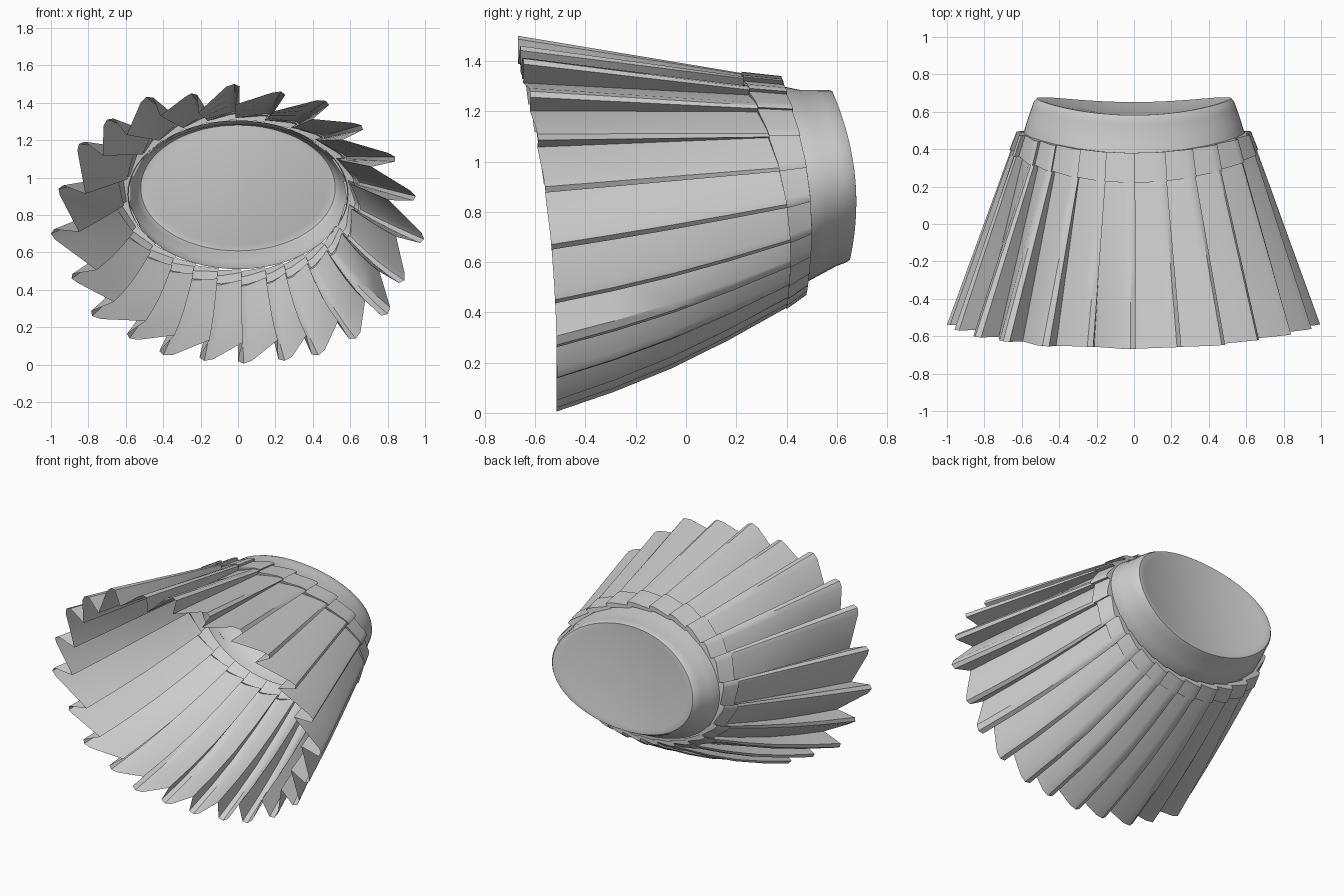
import bpy, math

if "Cube" in bpy.data.objects:
    bpy.data.objects.remove(bpy.data.objects["Cube"])

fabric = bpy.data.materials.new("light_grey_fabric")
fabric.diffuse_color = (0.62, 0.62, 0.62, 1)
fabric.use_nodes = True
fabric.node_tree.nodes["Principled BSDF"].inputs["Base Color"].default_value = fabric.diffuse_color

# Pleat tips along the hem (x, z), clockwise from the top
TIPS = [(-.02, 1.5), (.23, 1.46), (.47, 1.41), (.66, 1.28), (.84, 1.11), (.95, .9),
        (.995, .67), (.89, .45), (.8, .27), (.63, .14), (.43, .05), (.25, .02),
        (.03, .005), (-.18, .02), (-.4, .05), (-.58, .14), (-.78, .26), (-.89, .46),
        (-1.0, .7), (-.96, .94), (-.85, 1.18), (-.7, 1.31), (-.49, 1.43), (-.25, 1.45)]
HEM_Z, HEM_RX, HEM_RZ = .76, 1.0, .75


def loft(name, rows, close_end=False):
    """Skin closed rings of points that all have the same length."""
    n = len(rows[0])
    verts = [p for row in rows for p in row]
    faces = [(r * n + i, r * n + (i + 1) % n, (r + 1) * n + (i + 1) % n, (r + 1) * n + i)
             for r in range(len(rows) - 1) for i in range(n)]
    if close_end:
        faces.append([(len(rows) - 1) * n + i for i in range(n)])
    mesh = bpy.data.meshes.new(name)
    mesh.from_pydata(verts, [], faces)
    mesh.materials.append(fabric)
    obj = bpy.data.objects.new(name, mesh)
    bpy.context.collection.objects.link(obj)
    bpy.context.view_layer.objects.active = obj
    obj.select_set(True)
    bpy.ops.object.shade_smooth_by_angle(angle=math.radians(32))
    obj.select_set(False)
    return obj


def pleat_ring(depth, place):
    """Sawtooth ring: rounded tip, then a steep fold back to the valley."""
    ring = []
    for x, z in TIPS:
        u, v = x / HEM_RX, (z - HEM_Z) / HEM_RZ
        a, k = math.atan2(v, u), math.hypot(u, v)
        for da, f in ((.045, -.12), (0, 0), (-.03, .12), (.0, 1)):
            ring.append(place(a + da, k, 1 - depth * f if f > 0 else 1 + depth * f))
    return ring


def hem(a, k, f):
    s = math.sin(a) * k
    return (HEM_RX * k * f * math.cos(a), -.545 - .077 * s - .048 * s * s,
            max(0, HEM_Z + HEM_RZ * f * s))


def waist(a, k, f):
    s = math.sin(a)
    return (.66 * f * math.cos(a), .39 - .09 * s - .08 * s * s, .885 + .467 * f * s)


def seam(a, k, f):
    s = math.sin(a)
    return (.63 * f * math.cos(a), .49 - .05 * s - .06 * s * s, .905 + .435 * f * s)


def between(t):
    """Point between hem and waist, bulging a little on the lower side."""
    def place(a, k, f):
        p, q = hem(a, k, f), waist(a, k, 1 - (1 - f) * .5)
        x, y, z = (m + (n - m) * t for m, n in zip(p, q))
        return (x, y, z + .035 * math.sin(math.pi * t) * min(0, math.sin(a)))
    return place


# Pleated skirt, open at the hem
loft("pleated_skirt", [pleat_ring(.15, between(t)) for t in (0, .25, .5, .75, 1)])

# Stitched band of overlapping pleat tops, slightly proud of the skirt
loft("waist_band", [
    pleat_ring(.05, lambda a, k, f: waist(a, k, f * .985)),
    pleat_ring(.05, lambda a, k, f: waist(a, k, f * 1.012)),
    pleat_ring(.05, seam),
    pleat_ring(.02, lambda a, k, f: seam(a, k, f * .93)),
])


def oval(rx, z0, z1, y, side, sq, n=72):
    """Saddle-shaped oval ring running clockwise."""
    ring = []
    for i in range(n):
        a = math.pi / 2 - 2 * math.pi * i / n
        s = math.sin(a)
        ring.append((rx * math.cos(a), y - side * s - sq * s * s,
                     (z0 + z1) / 2 + (z1 - z0) / 2 * s))
    return ring


# Smooth collar above the band, with a rounded rim and a dished end
collar = [
    oval(.585, .51, 1.305, .43, .05, .06),
    oval(.59, .52, 1.30, .49, .05, .06),
    oval(.572, .55, 1.285, .55, .04, .055),
    oval(.548, .585, 1.285, .62, .035, .055),
    oval(.535, .598, 1.285, .655, .035, .055),
    oval(.52, .608, 1.28, .672, .035, .055),
    oval(.505, .62, 1.272, .672, .035, .055),
]
for r in (.94, .8, .6, .4, .2, .04):
    collar.append(oval(.505 * r, .946 - .326 * r, .946 + .326 * r,
                       .672 - .07 * (1 - r * r), .035 * r, .055 * r * r))
loft("collar", collar, close_end=True)
